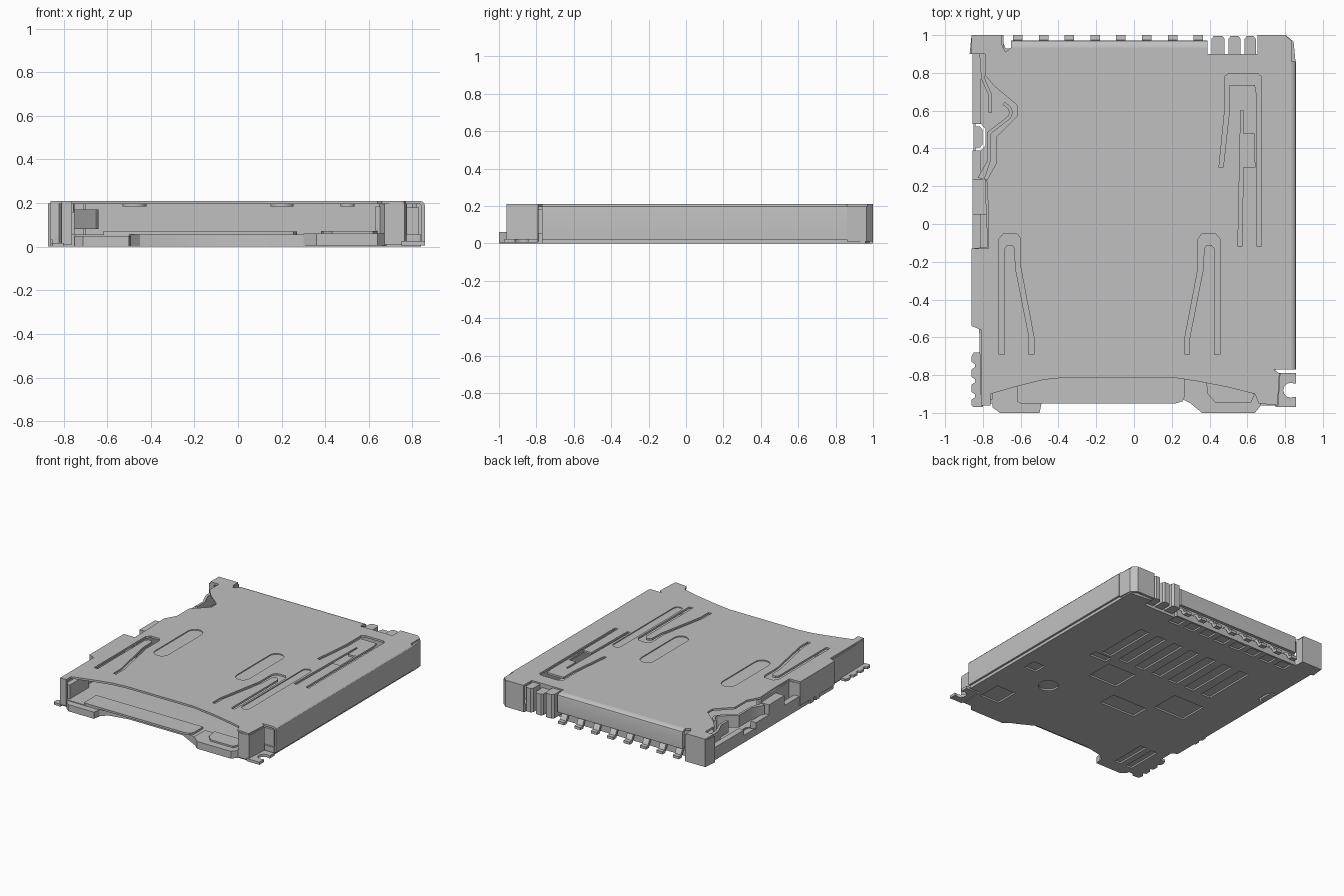
import bpy, bmesh, math
from mathutils import Matrix, Vector

if "Cube" in bpy.data.objects:
    bpy.data.objects.remove(bpy.data.objects["Cube"])

grey = bpy.data.materials.new("light_grey")
grey.use_nodes = True
COL = (0.53, 0.53, 0.53, 1)
grey.diffuse_color = COL
grey.node_tree.nodes["Principled BSDF"].inputs["Base Color"].default_value = COL

# local (u, v, extrusion) -> world, for each extrusion axis
AXES = {"z": Matrix.Identity(4),
        "x": Matrix(((0, 0, 1, 0), (1, 0, 0, 0), (0, 1, 0, 0), (0, 0, 0, 1))),
        "y": Matrix(((1, 0, 0, 0), (0, 0, 1, 0), (0, 1, 0, 0), (0, 0, 0, 1)))}


def prism(name, outline, a, b, holes=(), axis="z"):
    """Extrude a closed outline, with optional holes, from a to b along an axis."""
    cu = bpy.data.curves.new(name + "_profile", "CURVE")
    cu.dimensions, cu.fill_mode, cu.extrude = "2D", "BOTH", (b - a) / 2
    for pts in [outline, *holes]:
        sp = cu.splines.new("POLY")
        sp.points.add(len(pts) - 1)
        for p, (u, v) in zip(sp.points, pts):
            p.co = (u, v, 0, 1)
        sp.use_cyclic_u = True
    tmp = bpy.data.objects.new("profile_tmp", cu)
    bpy.context.collection.objects.link(tmp)
    dg = bpy.context.evaluated_depsgraph_get()
    me = bpy.data.meshes.new_from_object(tmp.evaluated_get(dg))
    bpy.data.objects.remove(tmp)
    bpy.data.curves.remove(cu)
    bm = bmesh.new()
    bm.from_mesh(me)
    bmesh.ops.remove_doubles(bm, verts=bm.verts, dist=1e-5)
    bm.transform(AXES[axis] @ Matrix.Translation((0, 0, (a + b) / 2)))
    bmesh.ops.recalc_face_normals(bm, faces=bm.faces)
    bm.to_mesh(me)
    bm.free()
    me.name = name
    me.materials.clear()
    me.materials.append(grey)
    ob = bpy.data.objects.new(name, me)
    bpy.context.collection.objects.link(ob)
    return ob


def rect(x0, x1, y0, y1):
    return [(x0, y0), (x1, y0), (x1, y1), (x0, y1)]


def oval(x0, x1, y0, y1, n=8):
    """Upright slot shape with round ends."""
    r, cx = (x1 - x0) / 2, (x0 + x1) / 2
    arc = [i * math.pi / n for i in range(n + 1)]
    return ([(cx + r * math.cos(t), y1 - r + r * math.sin(t)) for t in arc] +
            [(cx - r * math.cos(t), y0 + r - r * math.sin(t)) for t in arc])


def block(name, x0, x1, y0, y1, z0, z1):
    return prism(name, rect(x0, x1, y0, y1), z0, z1)


def strip(name, pts, width, z0, z1):
    """Bent vertical sheet following a path seen from above."""
    ps = [Vector(p) for p in pts]
    left, right = [], []
    for i, p in enumerate(ps):
        d0 = (p - ps[max(i - 1, 0)]).normalized()
        d1 = (ps[min(i + 1, len(ps) - 1)] - p).normalized()
        d = (d0 + d1).normalized()
        n = Vector((-d.y, d.x)) * width / 2 / max((d0 or d1).dot(d), 0.5)
        left.append(tuple(p + n))
        right.append(tuple(p - n))
    return prism(name, left + right[::-1], z0, z1)


# --- Top cover with spring slots and pressed grooves
cover = [(-.81, -.96), (-.76, -.96), (-.76, -.9), (-.62, -.86), (-.48, -.825), (-.36, -.812),
         (.2, -.812), (.35, -.835), (.5, -.865), (.64, -.9), (.66, -.95), (.76, -.96),
         (.77, -.79), (.74, -.77), (.835, -.77), (.835, .97), (.8, 1), (.655, 1), (.655, .9),
         (.39, .9), (.39, .935), (-.65, .935), (-.68, .91), (-.7, .95), (-.7, 1), (-.86, 1),
         (-.86, .9), (-.79, .9), (-.79, .79), (-.74, .73), (-.62, .63), (-.62, .57),
         (-.73, .46), (-.73, .32), (-.78, .23), (-.77, .05), (-.77, -.13), (-.86, -.13),
         (-.86, -.54), (-.81, -.56)]
spring = [(-.715, -.69), (-.715, -.08), (-.69, -.05), (-.62, -.05), (-.6, -.08), (-.6, -.23),
          (-.53, -.6), (-.53, -.69), (-.555, -.69), (-.555, -.6), (-.628, -.23), (-.63, -.13),
          (-.645, -.11), (-.67, -.11), (-.685, -.13), (-.685, -.69)]
mirrored_spring = [(-.26 - x, y) for x, y in spring]
hook = [(.45, .3), (.48, .6), (.48, .78), (.5, .795), (.655, .795), (.675, .78), (.675, -.12),
        (.65, -.12), (.65, .68), (.64, .735), (.505, .735), (.505, .6), (.472, .3)]
arm = [(.55, -.12), (.565, .6), (.578, .6), (.578, .48), (.635, .48), (.635, .5), (.64, .3),
       (.578, .3), (.572, -.12)]
grooves = [oval(-.53, -.42, -.28, .22), oval(.15, .255, -.28, .22), oval(.47, .535, -.65, .13)]
prism("top_cover", cover, .195, .21, [spring, mirrored_spring, hook, arm] + grooves)
for i, g in enumerate(grooves):
    prism(f"pressed_groove_{i + 1}", g, .185, .203)

# --- Folded cover walls
fold = [(0, .21), (.012, .206), (.02, .197), (.022, .185), (.022, .02), (.007, .02),
        (.007, .185), (0, .195)]
prism("right_wall", [(.835 + u, v) for u, v in fold], -.77, .86, axis="y")
prism("back_wall", [(.935 + u * 1.7, max(v, .07)) for u, v in fold], -.65, .39, axis="x")
walls = {
    "back_right_wall": ([(.835, .86), (.835, .96), (.8, .99), (.655, .99)], .01),
    "back_left_wall": ([(-.85, .9), (-.85, .99), (-.7, .99), (-.7, .93)], 0),
    "left_wall_mid": ([(-.77, -.14), (-.85, -.14), (-.85, -.53), (-.8, -.55)], .03),
    "left_wall_front": ([(-.8, -.55), (-.8, -.95), (-.76, -.95)], .01),
    "left_wall_rear": ([(-.77, .23), (-.765, -.13)], .03),
    "right_wall_front": ([(.665, -.88), (.68, -.95), (.755, -.95), (.765, -.79)], .01),
}
for name, (path, z0) in walls.items():
    strip(name, path, .02, z0, .197)
for i, (x0, x1) in enumerate([(.41, .48), (.5, .565), (.585, .645)]):
    prism(f"rear_clip_{i + 1}", [(x0, .9), (x1, .9), (x1, .98), (x1 - .012, .995),
                                 (x0 + .012, .995), (x0, .98)], .02, .2 - .02 * (i == 1))

# --- Plastic base: solid upper layer, lower layer with shallow pockets
base = [(-.81, -.95), (-.5, -.95), (-.45, -.9), (-.3, -.87), (.15, -.87), (.3, -.95), (.75, -.95),
        (.75, -.77), (.84, -.77), (.84, .96), (.66, .98), (.655, .9), (.39, .9), (.39, .93),
        (-.68, .93), (-.7, .98), (-.85, .98), (-.85, -.54), (-.81, -.56)]
ring = [(-.84, .53), (-.81, .53), (-.787, .505), (-.787, .415), (-.81, .39), (-.84, .39),
        (-.84, .405), (-.815, .405), (-.803, .42), (-.803, .5), (-.815, .515), (-.84, .515)]
pockets = [rect(x - .04, x + .04, .2, .62) for x in [.42 - .15 * i for i in range(7)]]
pockets += [rect(.08, .32, -.1, .11), rect(-.57, -.31, -.15, .07), rect(-.28, .02, -.34, -.2),
            rect(.64, .74, -.3, -.2), rect(.36, .5, .12, .18), oval(.38, .52, -.46, -.32),
            rect(.56, .72, -.8, -.62), rect(-.73, -.68, -.9, -.62), rect(-.63, -.58, -.9, -.62)]
lead_x = [-.615 + .1365 * i for i in range(8)]
pockets += [rect(x - .045, x + .045, .83, .915) for x in lead_x]
prism("base_lower", base, 0, .012, [ring] + pockets)
prism("base_upper", base, .012, .055, [ring])

# --- Inner rails and rear housing
block("rear_housing", -.7, .8, .84, .9, .05, .195)
block("right_rail", .7, .83, -.76, .85, .05, .18)
block("left_low_rail", -.855, -.81, .53, .9, .05, .1)
block("left_low_rail_front", -.855, -.81, -.13, .39, .05, .1)
block("left_stop_block", -.855, -.765, .05, .235, .05, .175)
block("front_left_guide", -.79, -.75, -.93, -.7, .05, .16)
block("front_right_guide", .63, .7, -.9, -.7, .05, .185)

# --- Front lip and forward tabs
prism("front_lip", [(-.62, -.8), (-.62, -.94), (-.6, -.95), (.22, -.95), (.255, -.94),
                    (.27, -.91), (.27, -.8)], .055, .07)
prism("front_left_tab", [(-.75, -.9), (-.75, -.97), (-.71, -1), (-.5, -1), (-.49, -.95),
                         (-.52, -.9)], 0, .05)
prism("front_right_tab", [(.3, -.82), (.3, -.95), (.36, -1), (.64, -1), (.68, -.95),
                          (.68, -.82)], .005, .06)
prism("front_right_pad", [(.38, -.82), (.39, -.9), (.43, -.945), (.62, -.945), (.64, -.9),
                          (.64, -.82)], .06, .072)

# --- Solder feet
scallop = [(-.8, -.97), (-.8, -.68), (-.85, -.68)]
for y in (-.73, -.81, -.89):
    scallop += [(-.86, y + .03), (-.86, y), (-.842, y - .012), (-.842, y - .028), (-.86, y - .04)]
prism("left_foot", scallop + [(-.86, -.96), (-.85, -.97)], 0, .018)
notch = [(.83 + .04 * math.cos(t), -.88 + .04 * math.sin(t))
         for t in [math.radians(60 + 30 * i) for i in range(9)]]
prism("right_foot", [(.75, -.97), (.75, -.79), (.857, -.79), (.857, -.845)] + notch +
      [(.857, -.915), (.857, -.97)], .005, .025)
for i, y in enumerate((-.29, -.36)):
    block(f"left_side_tab_{i + 1}", -.86, -.84, y, y + .04, 0, .05)

# --- Rear contact leads
lead = [(.86, .07), (.94, .07), (.96, .055), (.975, .022), (1, .02), (1, 0), (.965, 0),
        (.945, .04), (.93, .055), (.86, .055)]
for i, x in enumerate(lead_x):
    prism(f"contact_lead_{i + 1}", lead, x - .025, x + .025, axis="x")

# --- Side switch springs
strip("switch_spring_front", [(-.81, .24), (-.77, .33), (-.77, .48), (-.66, .565), (-.65, .59),
                              (-.66, .615), (-.69, .64)], .018, .08, .17)
strip("switch_spring_rear", [(-.8, .9), (-.8, .77), (-.76, .68), (-.76, .59)], .018, .08, .17)

# --- Smooth the rounded folds, keep edges sharp
for ob in bpy.context.collection.objects:
    ob.select_set(ob.type == "MESH")
    if ob.type == "MESH":
        bpy.context.view_layer.objects.active = ob
bpy.ops.object.shade_smooth_by_angle(angle=math.radians(30))
